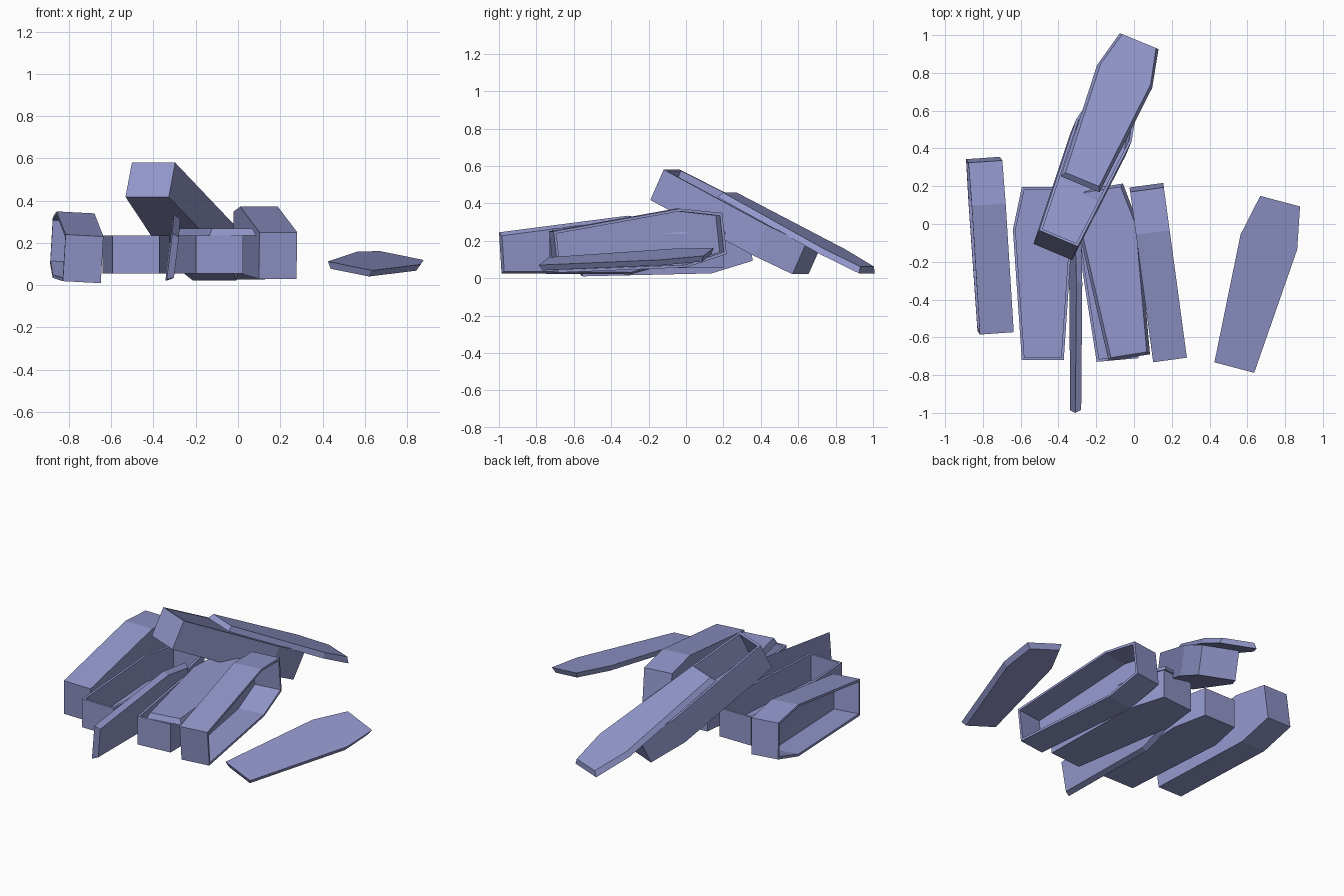
import bpy
import bmesh
from math import radians
from mathutils import Matrix

cube = bpy.data.objects.get("Cube")
if cube:
    bpy.data.objects.remove(cube, do_unlink=True)

# Shared proportions of every coffin and lid
LENGTH, SHOULDER_AT = 0.915, 0.69
END_HALF, SHOULDER_HALF = 0.111, 0.158
DEPTH, LID_THICK = 0.18, 0.033
WALL, CHAMFER = 0.014, 0.015

paint = bpy.data.materials.new("periwinkle_blue")
paint.use_nodes = True
COLOUR = (0.29, 0.31, 0.6, 1)
paint.diffuse_color = COLOUR
paint.node_tree.nodes["Principled BSDF"].inputs["Base Color"].default_value = COLOUR


def outline(inset=0.0):
    """Six-sided plan, with the foot end at y = 0."""
    end, mid = END_HALF - inset, SHOULDER_HALF - inset
    right = [(end, inset), (mid, SHOULDER_AT), (end, LENGTH - inset)]
    return right + [(-x, y) for x, y in reversed(right)]


def stack(name, rings, foot, yaw, pitch, roll):
    """Skin a series of (inset, height) outlines and cap both ends."""
    bm = bmesh.new()
    loops = [[bm.verts.new((x, y, z)) for x, y in outline(inset)]
             for inset, z in rings]
    for low, high in zip(loops, loops[1:]):
        n = len(low)
        for i in range(n):
            j = (i + 1) % n
            bm.faces.new((low[i], low[j], high[j], high[i]))
    bm.faces.new(loops[0][::-1])
    bm.faces.new(loops[-1])
    bmesh.ops.recalc_face_normals(bm, faces=bm.faces)
    mesh = bpy.data.meshes.new(name)
    bm.to_mesh(mesh)
    bm.free()
    mesh.materials.append(paint)
    obj = bpy.data.objects.new(name, mesh)
    bpy.context.collection.objects.link(obj)
    obj.matrix_world = (Matrix.Translation(foot)
                        @ Matrix.Rotation(radians(yaw), 4, 'Z')
                        @ Matrix.Rotation(radians(pitch), 4, 'X')
                        @ Matrix.Rotation(radians(roll), 4, 'Y'))


def coffin(name, foot, yaw=0, pitch=0, roll=0):
    # Outer wall, rim, inner wall and floor
    rings = [(0, 0), (0, DEPTH), (WALL, DEPTH), (WALL, WALL)]
    stack(name, rings, foot, yaw, pitch, roll)


def lid(name, foot, yaw=0, pitch=0, roll=0):
    # Flat underside with sloping edges
    stack(name, [(0, 0), (CHAMFER, LID_THICK)], foot, yaw, pitch, roll)


# Coffins lying on their sides
coffin("left_side_coffin", (-0.643, -0.563, 0.12), 3.8, 5.2, -87)
coffin("right_side_coffin", (0.10, -0.72, 0.14), 7.7, 6.2, 90)

# Coffins lying flat
coffin("flat_open_coffin", (-0.483, -0.72, 0.055))
coffin("flat_covered_coffin", (-0.087, -0.72, 0.055), 5)
lid("ajar_lid", (-0.025, -0.707, 0.236), 9)

# Coffin propped on the pile, with its lid sliding off
coffin("leaning_coffin", (-0.43, -0.148, 0.418), -22.8, -25.7)
lid("sliding_lid", (-0.285, 0.21, 0.434), -22.4, -26.5)

# Loose lids: one on edge, one upside down
lid("upright_lid", (-0.324, -0.993, 0.135), 0, 3.5, 97)
lid("fallen_lid", (0.531, -0.76, 0.091), -15.4, 3.1, 191)
